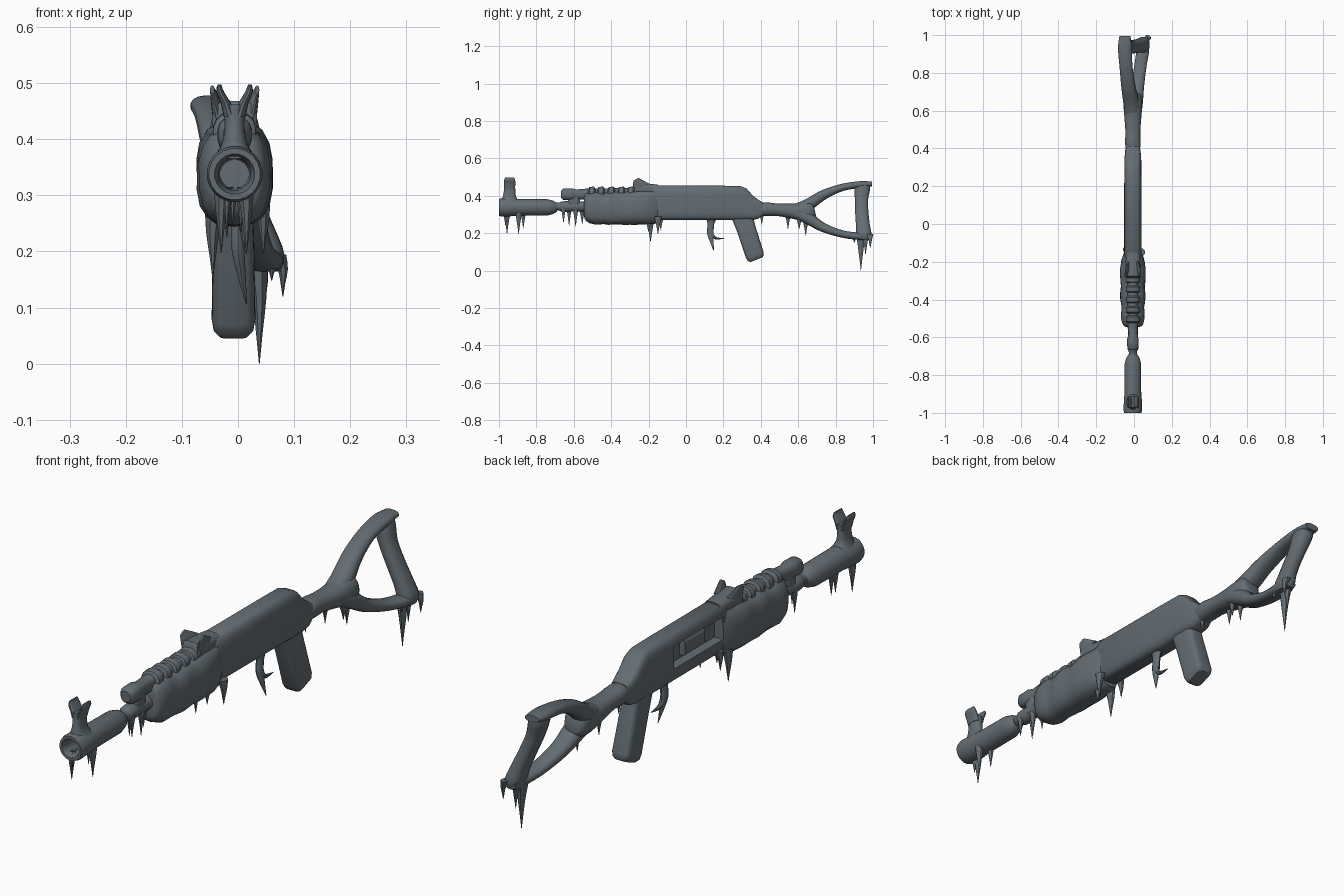
import bpy, bmesh, math, random
from mathutils import Vector

random.seed(4)
metal = bpy.data.materials.new("dark slate")
metal.diffuse_color = (0.125, 0.152, 0.172, 1)


def spline(pts, sub):
    """Smooth a list of sections with a Catmull-Rom curve."""
    if sub < 2:
        return [Vector(p) for p in pts]
    v = [Vector(p) for p in pts]
    out = []
    for i in range(len(v) - 1):
        a, b, c, d = v[max(i - 1, 0)], v[i], v[i + 1], v[min(i + 2, len(v) - 1)]
        for k in range(sub):
            t = k / sub
            out.append(0.5 * (2 * b + (c - a) * t + (2 * a - 5 * b + 4 * c - d) * t * t
                              + (3 * b - 3 * c + d - a) * t ** 3))
    return out + [v[-1]]


def loft(name, pts, n=16, power=2.0, sub=1, axis=None, lump=0.0):
    """Sections are (x, y, z, half width, half height), swept in the y-z plane."""
    s = spline(pts, sub)
    bm = bmesh.new()
    rings = []
    for i, p in enumerate(s):
        d = s[min(i + 1, len(s) - 1)] - s[max(i - 1, 0)]
        t = Vector(axis) if axis else Vector((0, d[1], d[2])).normalized()
        up = Vector((1, 0, 0)).cross(t)
        ring = []
        for k in range(n):
            a = 2 * math.pi * (k + 0.5) / n
            c, q = math.cos(a), math.sin(a)
            c = math.copysign(abs(c) ** (2 / power), c)
            q = math.copysign(abs(q) ** (2 / power), q)
            w = 1 + random.uniform(-lump, lump)
            ring.append(bm.verts.new(Vector(p[:3]) + Vector((c * p[3] * w, 0, 0)) + up * (q * p[4] * w)))
        rings.append(ring)
    for r0, r1 in zip(rings, rings[1:]):
        for k in range(n):
            bm.faces.new((r0[k], r0[(k + 1) % n], r1[(k + 1) % n], r1[k]))
    bm.faces.new(rings[0][::-1])
    bm.faces.new(rings[-1])
    bmesh.ops.recalc_face_normals(bm, faces=bm.faces)
    me = bpy.data.meshes.new(name)
    bm.to_mesh(me)
    bm.free()
    me.materials.append(metal)
    ob = bpy.data.objects.new(name, me)
    bpy.context.collection.objects.link(ob)
    bpy.ops.object.select_all(action='DESELECT')
    ob.select_set(True)
    bpy.context.view_layer.objects.active = ob
    bpy.ops.object.shade_smooth_by_angle(angle=math.radians(42))
    return ob


Y = (0, 1, 0)
X0 = -0.006

# muzzle tube with bore, then the thin barrel
loft("muzzle", [(X0, y, 0.338, r, r) for y, r in (
    (-0.88, 0.026), (-0.975, 0.029), (-1, 0.036), (-1, 0.046), (-0.985, 0.05), (-0.93, 0.048),
    (-0.90, 0.045), (-0.74, 0.044), (-0.71, 0.036), (-0.69, 0.024))], n=20, axis=Y)
loft("barrel", [(X0, y, 0.342, r, r) for y, r in (
    (-0.72, 0.026), (-0.68, 0.021), (-0.665, 0.028), (-0.63, 0.03), (-0.60, 0.026), (-0.5, 0.03))], sub=2, axis=Y)

# gas block and tube above the barrel
loft("gas_tube", [(X0, y, 0.408, w, h) for y, w, h in (
    (-0.668, 0.02, 0.02), (-0.655, 0.03, 0.031), (-0.61, 0.031, 0.032), (-0.585, 0.024, 0.026),
    (-0.54, 0.026, 0.03), (-0.3, 0.03, 0.034))], power=2.6, axis=Y)
loft("gas_block", [(X0, -0.60, 0.42, 0.022, 0.035), (X0, -0.60, 0.33, 0.024, 0.03)], power=3)

# front sight: stem with two prongs
loft("front_sight_stem", [(X0, -0.942, 0.37, 0.035, 0.046), (X0, -0.944, 0.395, 0.022, 0.036),
                          (X0, -0.943, 0.43, 0.018, 0.031), (X0, -0.943, 0.462, 0.022, 0.03)], sub=3, power=2.5)
for side in (-1, 1):
    loft("front_sight_prong", [(X0 + side * 0.008, -0.943, 0.44, 0.012, 0.03),
                               (X0 + side * 0.016, -0.943, 0.465, 0.009, 0.031),
                               (X0 + side * 0.026, -0.943, 0.485, 0.007, 0.03),
                               (X0 + side * 0.027, -0.943, 0.498, 0.003, 0.024)], sub=2, power=2.5)

# lumpy handguard, with rounded ribs across the top
loft("handguard", [(X0, y, z, w, h) for y, z, w, h in (
    (-0.545, 0.345, 0.035, 0.055), (-0.535, 0.34, 0.052, 0.075), (-0.49, 0.335, 0.064, 0.087),
    (-0.44, 0.333, 0.06, 0.086), (-0.39, 0.335, 0.068, 0.089), (-0.33, 0.335, 0.064, 0.089),
    (-0.27, 0.338, 0.069, 0.092), (-0.21, 0.34, 0.064, 0.094), (-0.175, 0.343, 0.056, 0.095),
    (-0.15, 0.347, 0.046, 0.09))], n=18, power=2.7, sub=2, axis=Y, lump=0.025)
for y in (-0.505, -0.455, -0.4, -0.345, -0.295):
    loft("top_rib", [(X0, y - 0.02, 0.412, 0.026, 0.024), (X0, y - 0.012, 0.414, 0.038, 0.033),
                     (X0, y + 0.012, 0.416, 0.038, 0.034), (X0, y + 0.022, 0.412, 0.026, 0.024)], power=2.4, axis=Y)

# rear sight: block with two ears
loft("rear_sight_block", [(X0, -0.285, 0.43, 0.03, 0.02), (X0, -0.275, 0.435, 0.04, 0.034),
                          (X0, -0.22, 0.435, 0.04, 0.032), (X0, -0.15, 0.43, 0.036, 0.03)], power=3, axis=Y)
for side in (-1, 1):
    loft("rear_sight_ear", [(X0 + side * 0.026, -0.24, 0.44, 0.013, 0.05),
                            (X0 + side * 0.033, -0.255, 0.465, 0.009, 0.033),
                            (X0 + side * 0.04, -0.268, 0.488, 0.004, 0.016)], sub=2)

# receiver with a recessed port on the left and the bolt inside
receiver = loft("receiver", [(X0, y, z, w, h) for y, z, w, h in (
    (-0.18, 0.363, 0.042, 0.085), (-0.17, 0.363, 0.046, 0.092), (0.2, 0.362, 0.046, 0.092),
    (0.29, 0.361, 0.045, 0.092), (0.325, 0.354, 0.045, 0.084), (0.355, 0.337, 0.044, 0.066),
    (0.385, 0.328, 0.041, 0.052), (0.41, 0.329, 0.036, 0.036))], n=24, power=4, axis=Y)
bpy.ops.mesh.primitive_cube_add(size=1, location=(-0.05, -0.005, 0.372))
cutter = bpy.context.object
cutter.name = "port_cutter"
cutter.scale = (0.07, 0.3, 0.085)
cutter.hide_render = True
cutter.data.materials.append(metal)
bpy.context.view_layer.objects.active = receiver
mod = receiver.modifiers.new("port", 'BOOLEAN')
mod.operation = 'DIFFERENCE'
mod.object = cutter
bpy.ops.object.modifier_apply(modifier=mod.name)
bpy.data.objects.remove(cutter)
loft("bolt", [(-0.018, -0.06, 0.372, 0.02, 0.03), (-0.018, 0.06, 0.372, 0.02, 0.03)], power=5, axis=Y)

# slanted grip
loft("grip", [(-0.008, 0.30, 0.29, 0.034, 0.056), (-0.008, 0.325, 0.215, 0.037, 0.051),
              (-0.008, 0.367, 0.085, 0.039, 0.05), (-0.008, 0.373, 0.068, 0.036, 0.046),
              (-0.008, 0.377, 0.058, 0.027, 0.036)], n=24, power=4.5)

# trigger with a curled tip
loft("trigger", [(0, 0.135, 0.285, 0.016, 0.032), (0, 0.133, 0.25, 0.013, 0.018), (0, 0.13, 0.205, 0.012, 0.018),
                 (0.006, 0.137, 0.16, 0.008, 0.011), (0.015, 0.148, 0.107, 0.001, 0.001)], n=10, sub=3)
loft("trigger_hook", [(0.002, 0.132, 0.22, 0.01, 0.012), (0.003, 0.142, 0.187, 0.009, 0.01),
                      (0.004, 0.165, 0.172, 0.007, 0.007), (0.005, 0.205, 0.172, 0.001, 0.001)], n=8, sub=3)

# skeleton stock: wrist, two arms twisting apart, leaning butt
loft("stock_wrist", [(X0, 0.38, 0.325, 0.036, 0.036), (X0, 0.43, 0.328, 0.042, 0.037), (X0, 0.49, 0.325, 0.04, 0.034),
                     (X0, 0.57, 0.318, 0.046, 0.041), (X0, 0.63, 0.314, 0.05, 0.052),
                     (X0, 0.675, 0.314, 0.044, 0.05), (X0, 0.69, 0.316, 0.03, 0.03)], sub=3, power=2.4)
loft("stock_upper_arm", [(-0.008, 0.58, 0.325, 0.04, 0.03), (-0.016, 0.65, 0.35, 0.042, 0.033),
                         (-0.03, 0.73, 0.402, 0.038, 0.027), (-0.042, 0.83, 0.443, 0.035, 0.02),
                         (-0.048, 0.93, 0.46, 0.037, 0.018), (-0.048, 0.995, 0.463, 0.03, 0.013)], sub=4, power=2.4)
loft("stock_lower_arm", [(0.0, 0.58, 0.31, 0.04, 0.03), (0.006, 0.65, 0.282, 0.042, 0.033),
                         (0.018, 0.73, 0.232, 0.036, 0.025), (0.033, 0.83, 0.197, 0.033, 0.02),
                         (0.047, 0.92, 0.184, 0.034, 0.02), (0.053, 0.985, 0.185, 0.026, 0.018)], sub=4, power=2.4)
loft("stock_butt", [(-0.047, 0.945, 0.468, 0.03, 0.035), (-0.043, 0.943, 0.44, 0.034, 0.042),
                    (-0.025, 0.938, 0.38, 0.031, 0.036), (0.005, 0.94, 0.31, 0.03, 0.036),
                    (0.035, 0.946, 0.24, 0.031, 0.038), (0.05, 0.95, 0.195, 0.033, 0.042),
                    (0.052, 0.95, 0.165, 0.024, 0.034)], sub=3, power=2.5)

# hanging spikes: x, y, top z, tip z, radius
spikes = [
    (-0.03, -0.957, 0.315, 0.197, 0.017), (0.015, -0.895, 0.315, 0.195, 0.017), (-0.02, -0.87, 0.315, 0.225, 0.014),
    (-0.02, -0.965, 0.31, 0.24, 0.012), (0.012, -0.655, 0.34, 0.255, 0.013), (-0.02, -0.625, 0.335, 0.24, 0.013),
    (0.005, -0.59, 0.335, 0.235, 0.014), (-0.01, -0.555, 0.33, 0.25, 0.015), (-0.045, -0.19, 0.28, 0.152, 0.02),
    (0.045, -0.15, 0.29, 0.195, 0.018), (-0.05, -0.135, 0.29, 0.215, 0.014), (0.01, -0.2, 0.27, 0.205, 0.015),
    (0.0, 0.405, 0.32, 0.245, 0.014), (-0.015, 0.545, 0.3, 0.222, 0.014), (0.02, 0.605, 0.28, 0.222, 0.014),
    (0.01, 0.64, 0.275, 0.188, 0.015), (0.038, 0.935, 0.18, 0.0, 0.021), (0.08, 0.985, 0.195, 0.12, 0.015),
    (0.06, 0.9, 0.19, 0.148, 0.014), (0.045, 0.96, 0.18, 0.085, 0.014)]
for x, y, top, tip, r in spikes:
    h = top - tip
    loft("ice_spike", [(x * 0.9, y, top, r, r * 1.2), (x, y, top - h * 0.35, r * 0.65, r * 0.75),
                       (x, y, top - h * 0.7, r * 0.3, r * 0.35), (x, y, tip, 0.0008, 0.0008)],
         n=8, sub=2, axis=(0, 0, -1))
